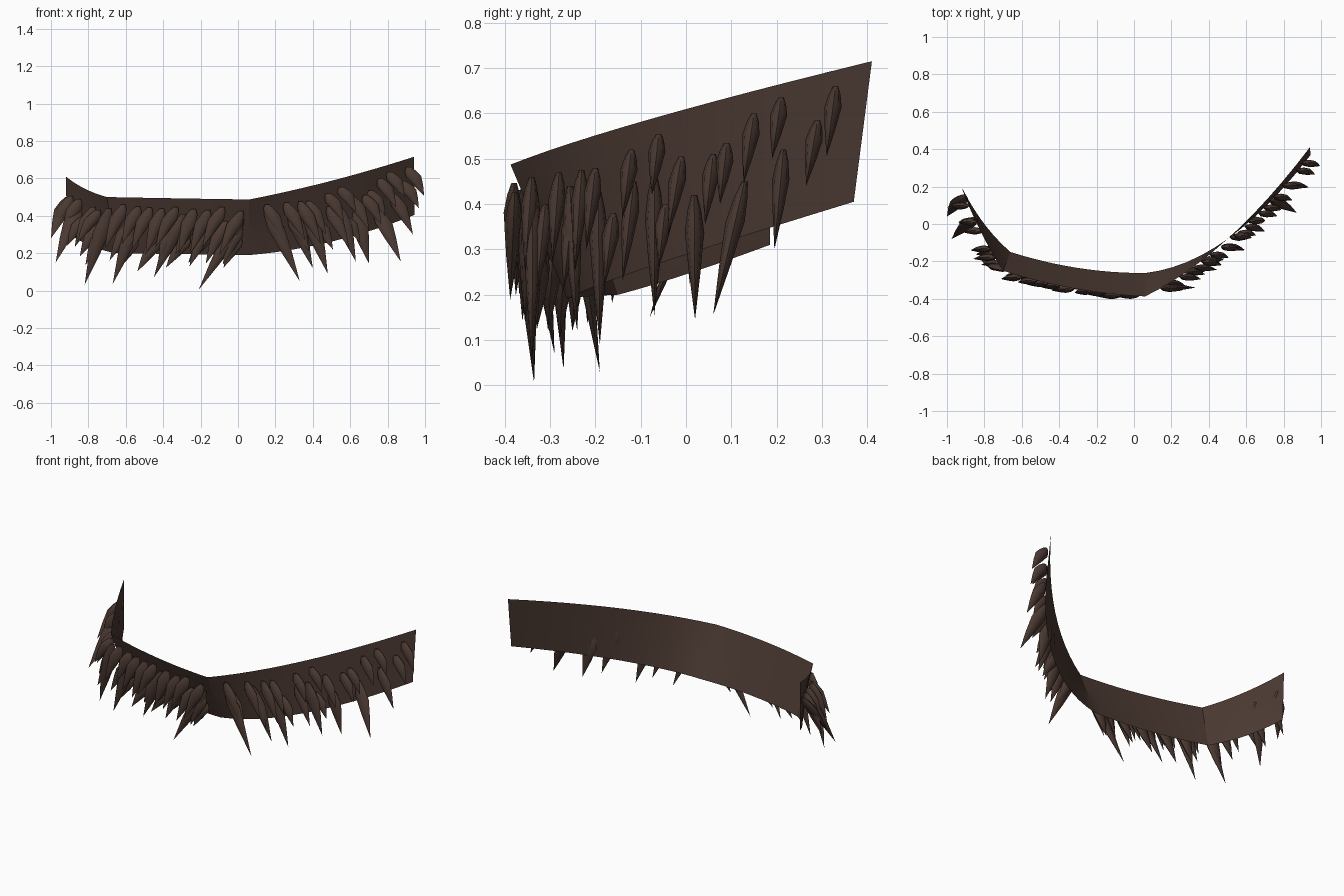
import bpy, bmesh, math, random
from mathutils import Vector

if "Cube" in bpy.data.objects:
    bpy.data.objects.remove(bpy.data.objects["Cube"])

random.seed(4)
bark = bpy.data.materials.new("dark_brown")
bark.diffuse_color = (0.07, 0.041, 0.032, 1)
bark.use_nodes = True
bark.node_tree.nodes["Principled BSDF"].inputs["Base Color"].default_value = bark.diffuse_color

# Each band section: three points on the top edge, three on the bottom edge
SECTIONS = [
    (((-.92, .19, .61), (-.82, -.04, .545), (-.70, -.25, .50)),
     ((-.915, .185, .31), (-.80, 0, .245), (-.66, -.15, .20))),
    (((-.70, -.25, .50), (-.32, -.345, .493), (.06, -.387, .487)),
     ((-.66, -.15, .20), (-.30, -.235, .195), (.06, -.262, .19))),
    (((.06, -.387, .487), (.50, -.08, .587), (.94, .41, .715)),
     ((.06, -.262, .19), (.50, -.08, .262), (.945, .37, .405))),
]


def arc(pts, u):
    """Smooth curve through three points."""
    a, b, c = (Vector(p) for p in pts)
    return a * (2*u - 1)*(u - 1) + b * 4*u*(1 - u) + c * u*(2*u - 1)


def on_band(x, z):
    """Point of the band at a given x and height."""
    top, bot = SECTIONS[0 if x < -.69 else 1 if x < .06 else 2]
    u = min(1, max(0, (x - top[0][0]) / (top[2][0] - top[0][0])))
    t, b = arc(top, u), arc(bot, u)
    v = min(1, max(0, (t.z - z) / (t.z - b.z)))
    return t.lerp(b, v)


def right_x(y, z):
    """x on the right section at a given y and height."""
    lo, hi = .061, .94
    for _ in range(20):
        mid = (lo + hi) / 2
        lo, hi = (mid, hi) if on_band(mid, z).y < y else (lo, mid)
    return lo


def finish(bm, name, angle):
    me = bpy.data.meshes.new(name)
    bm.to_mesh(me)
    bm.free()
    me.materials.append(bark)
    ob = bpy.data.objects.new(name, me)
    bpy.context.collection.objects.link(ob)
    bpy.ops.object.select_all(action='DESELECT')
    ob.select_set(True)
    bpy.context.view_layer.objects.active = ob
    bpy.ops.object.shade_smooth_by_angle(angle=math.radians(angle))


# Curved band: thin sheet with a crease between sections
bm = bmesh.new()
N = 12
for top, bot in SECTIONS:
    cols = [[bm.verts.new(arc(top, i/N).lerp(arc(bot, i/N), j/3)) for j in range(4)]
            for i in range(N + 1)]
    for a, b in zip(cols, cols[1:]):
        for j in range(3):
            bm.faces.new((a[j], a[j+1], b[j+1], b[j]))
bmesh.ops.remove_doubles(bm, verts=bm.verts, dist=.0005)
finish(bm, "band", 20)

# Spikes: flattened, widest near the upper third, tapering to a point
PROFILE = ((0, .3), (.12, .7), (.3, 1), (.6, .64))
SIDES = 8


def spike(bm, head, tip, rx, ry):
    rings = []
    for s, r in PROFILE:
        c = head.lerp(tip, s)
        rings.append([bm.verts.new(c + Vector((rx*r*math.cos(k*math.tau/SIDES),
                                               ry*r*math.sin(k*math.tau/SIDES), 0)))
                      for k in range(SIDES)])
    end = bm.verts.new(tip)
    bm.faces.new(rings[0])
    for k in range(SIDES):
        n = (k + 1) % SIDES
        for a, b in zip(rings, rings[1:]):
            bm.faces.new((a[k], b[k], b[n], a[n]))
        bm.faces.new((rings[-1][k], end, rings[-1][n]))


def jit(a):
    return random.uniform(-a, a)


# Long spikes along the lower edge: head x, z and tip x, y, z
LONG = [(-.91, .50, -1.0, .04, .28), (-.85, .46, -.975, -.08, .15),
        (-.69, .44, -.82, -.19, .03), (-.53, .42, -.67, -.27, .035),
        (-.29, .41, -.45, -.29, .07), (.02, .38, -.21, -.335, .005),
        (.15, .45, .33, -.34, .05), (.28, .44, .40, -.24, .12),
        (.37, .43, .48, -.19, .09), (.53, .46, .63, -.07, .155),
        (.63, .42, .70, .02, .145), (.74, .45, .87, .06, .155)]
bm = bmesh.new()
for hx, hz, tx, ty, tz in LONG:
    head = Vector((hx, on_band(hx, hz).y - .015, hz))
    spike(bm, head, Vector((tx, ty, tz)), .046, .021)
bmesh.ops.recalc_face_normals(bm, faces=bm.faces)
finish(bm, "long_spikes", 50)

# Short spikes on the left and middle sections, leaning left
bm = bmesh.new()
for x0, x1, count, drop, fall in ((-.90, -.70, 4, .07, .2), (-.88, -.68, 4, .15, .18),
                                  (-.66, .05, 9, .05, .22), (-.62, .08, 8, .13, .2),
                                  (-.60, .07, 5, .2, .16)):
    for i in range(count):
        x = x0 + (x1 - x0) * (i + .5) / count + jit(.02)
        z = on_band(x, 9).z - drop + jit(.015)
        head = Vector((x - .01, on_band(x, z).y - .018, z))
        spike(bm, head, head + Vector((-.1 + jit(.02), -.01, -fall + jit(.03))), .042, .02)

# Short spikes on the right section, leaning outward: head y, z and tip y, z
RIGHT = [(.33, .66, .31, .505), (.29, .585, .265, .44), (.21, .635, .19, .50),
         (.215, .52, .195, .30), (.15, .60, .127, .445), (.09, .535, .075, .40),
         (.06, .51, .042, .355), (-.01, .505, -.04, .33), (-.06, .555, -.075, .42),
         (-.045, .40, -.06, .26), (-.12, .52, -.14, .37), (-.115, .45, -.14, .23),
         (-.16, .38, -.18, .22), (-.2, .48, -.22, .30), (-.23, .475, -.245, .25),
         (-.25, .40, -.27, .21), (-.28, .47, -.295, .27), (-.31, .40, -.33, .2),
         (-.34, .46, -.355, .25)]
for hy, hz, ty, tz in RIGHT:
    x = right_x(hy, hz)
    lean = .06 + .35 * (hz - tz)
    spike(bm, Vector((x + .03, hy, hz)), Vector((x + lean, ty, tz)), .042, .019)
bmesh.ops.recalc_face_normals(bm, faces=bm.faces)
finish(bm, "short_spikes", 50)
